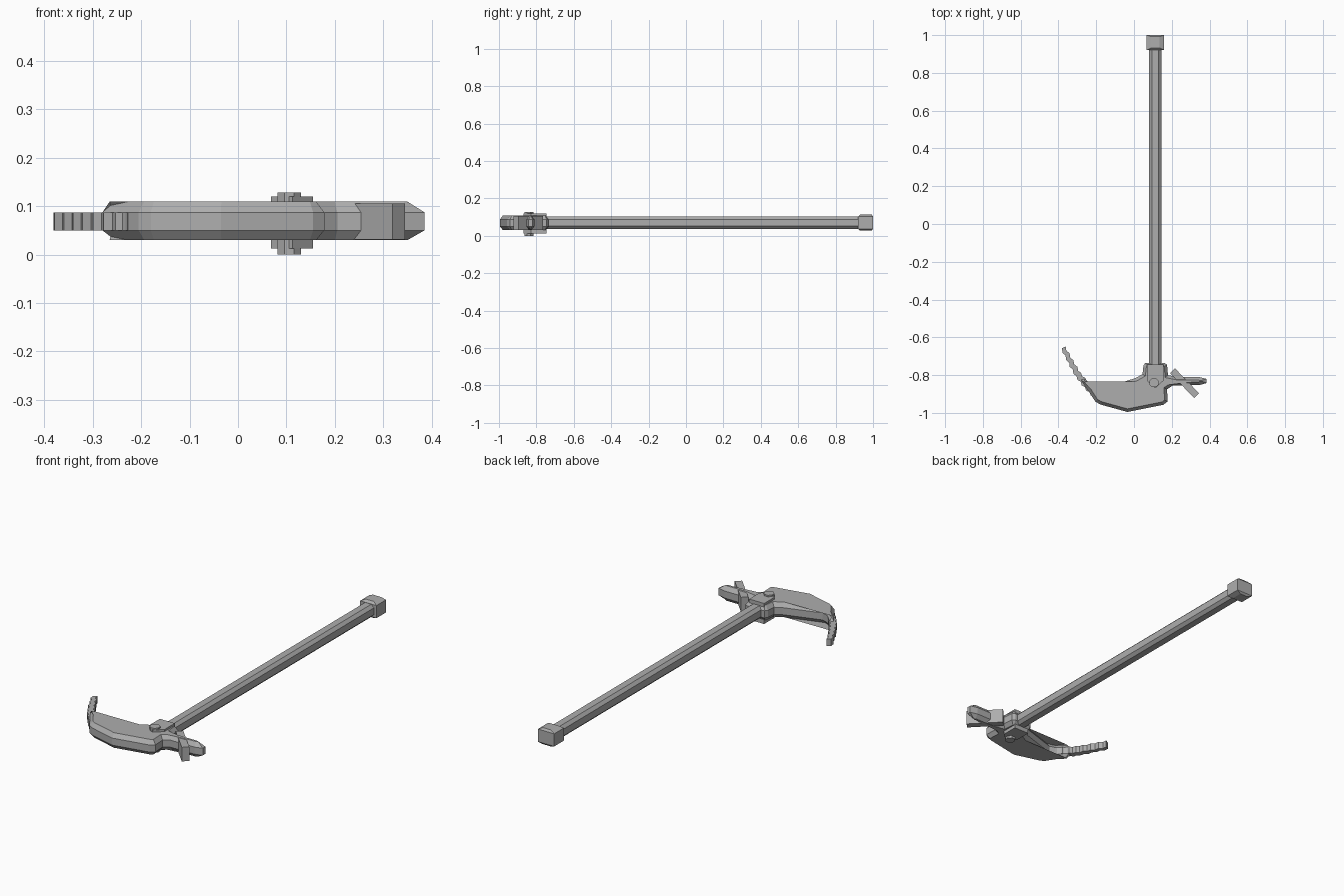
import bpy, bmesh, math
from mathutils import Vector, Matrix

cube = bpy.data.objects.get("Cube")
if cube:
    bpy.data.objects.remove(cube, do_unlink=True)

steel = bpy.data.materials.new("grey_steel")
steel.use_nodes = True
GREY = (0.42, 0.42, 0.42, 1)
steel.diffuse_color = GREY
steel.node_tree.nodes["Principled BSDF"].inputs["Base Color"].default_value = GREY

MID = 0.069  # height of the tool's centre plane


def loft(name, layers, matrix=Matrix()):
    """Join equal-length rings of points into a closed solid."""
    bm = bmesh.new()
    rings = [[bm.verts.new(matrix @ Vector(p)) for p in ring] for ring in layers]
    n = len(rings[0])
    for a, b in zip(rings, rings[1:]):
        for i in range(n):
            j = (i + 1) % n
            bm.faces.new((a[i], a[j], b[j], b[i]))
    bm.faces.new(rings[0][::-1])
    bm.faces.new(rings[-1])
    bmesh.ops.recalc_face_normals(bm, faces=bm.faces)
    mesh = bpy.data.meshes.new(name)
    bm.to_mesh(mesh)
    bm.free()
    mesh.materials.append(steel)
    obj = bpy.data.objects.new(name, mesh)
    bpy.context.collection.objects.link(obj)
    return obj


def flat(points, z):
    return [(x, y, z) for x, y in points]


def rect(x0, x1, y0, y1):
    return [(x0, y0), (x1, y0), (x1, y1), (x0, y1)]


def inset(points, d):
    """Mitred inward offset of a counter-clockwise outline."""
    out = []
    for i, p in enumerate(points):
        p = Vector(p)
        a = (p - Vector(points[i - 1])).normalized()
        b = (Vector(points[(i + 1) % len(points)]) - p).normalized()
        na, nb = Vector((-a.y, a.x)), Vector((-b.y, b.x))
        q = p + (na + nb) * d / max(0.6, 1 + na.dot(nb))
        out.append((min(q.x, 0.35), q.y))
    return out


# Head: blade, socket and hammer arm in one bevelled outline
outline = [
    (-.28, -.825), (-.25, -.87), (-.205, -.94), (-.18, -.955), (-.035, -.995),
    (.155, -.957), (.178, -.94), (.175, -.875), (.205, -.855), (.345, -.853),
    (.385, -.842), (.385, -.82), (.345, -.81), (.23, -.81), (.18, -.80),
    (.175, -.745), (.16, -.735), (.06, -.735), (.05, -.75), (.045, -.795),
    (.01, -.815), (-.18, -.875), (-.215, -.865), (-.26, -.82)]
core = inset(outline, 0.016)
loft("head", [flat(core, 0.03), flat(outline, 0.05),
              flat(outline, 0.087), flat(core, 0.109)])

# Pick: thin curved tail with a stepped edge
path = [Vector(p) for p in
        [(-.375, -.655), (-.335, -.73), (-.295, -.80), (-.25, -.855), (-.2, -.905)]]
outer, inner = [], []
for a, b in zip(path, path[1:]):
    along = (b - a).normalized()
    side = Vector((along.y, -along.x))
    for k in range(4):
        c = a.lerp(b, k / 4)
        wave = 0.004 if k % 2 else -0.004
        w = 0.011 + 0.002 * len(outer) / 4
        outer.append(c + side * (w + wave))
        inner.append(c - side * (w - wave))
pick = [tuple(p) for p in outer + inner[::-1]]
loft("pick", [flat(pick, 0.05), flat(pick, 0.087)])

# Slanted cross plate on the hammer arm
turn = Matrix.Translation((0.268, -0.843, 0)) @ Matrix.Rotation(math.radians(-46), 4, "Z")
plate = rect(-.092, .092, -.018, .018)
loft("cross_plate", [flat(plate, 0.031), flat(plate, 0.105)], turn)

# Shaft with chamfered edges
r, c = 0.033, 0.018
section = [(-r, -c), (-c, -r), (c, -r), (r, -c), (r, c), (c, r), (-c, r), (-r, c)]
loft("shaft", [[(0.112 + u, y, MID + v) for u, v in section] for y in (-.76, .93)])

# End cap
big, small = rect(.065, .16, .92, 1), rect(.09, .136, .932, .992)
loft("end_cap", [flat(small, .027), flat(big, .037), flat(big, .103), flat(small, .114)])

# Pointed clamp plates and rivets on both faces
clamp = [(.068, -.745), (.068, -.83), (.112, -.87), (.155, -.83), (.155, -.745)]
rivet = [(0.106 + .026 * math.cos(t * math.pi / 4 + .39),
          -.84 + .026 * math.sin(t * math.pi / 4 + .39)) for t in range(8)]
for side, z0, z1, z2 in (("top", .10, .12, .128), ("bottom", .035, .012, 0)):
    loft(side + "_clamp", [flat(clamp, z0), flat(clamp, z1)])
    loft(side + "_rivet", [flat(rivet, z0), flat(rivet, z2)])
